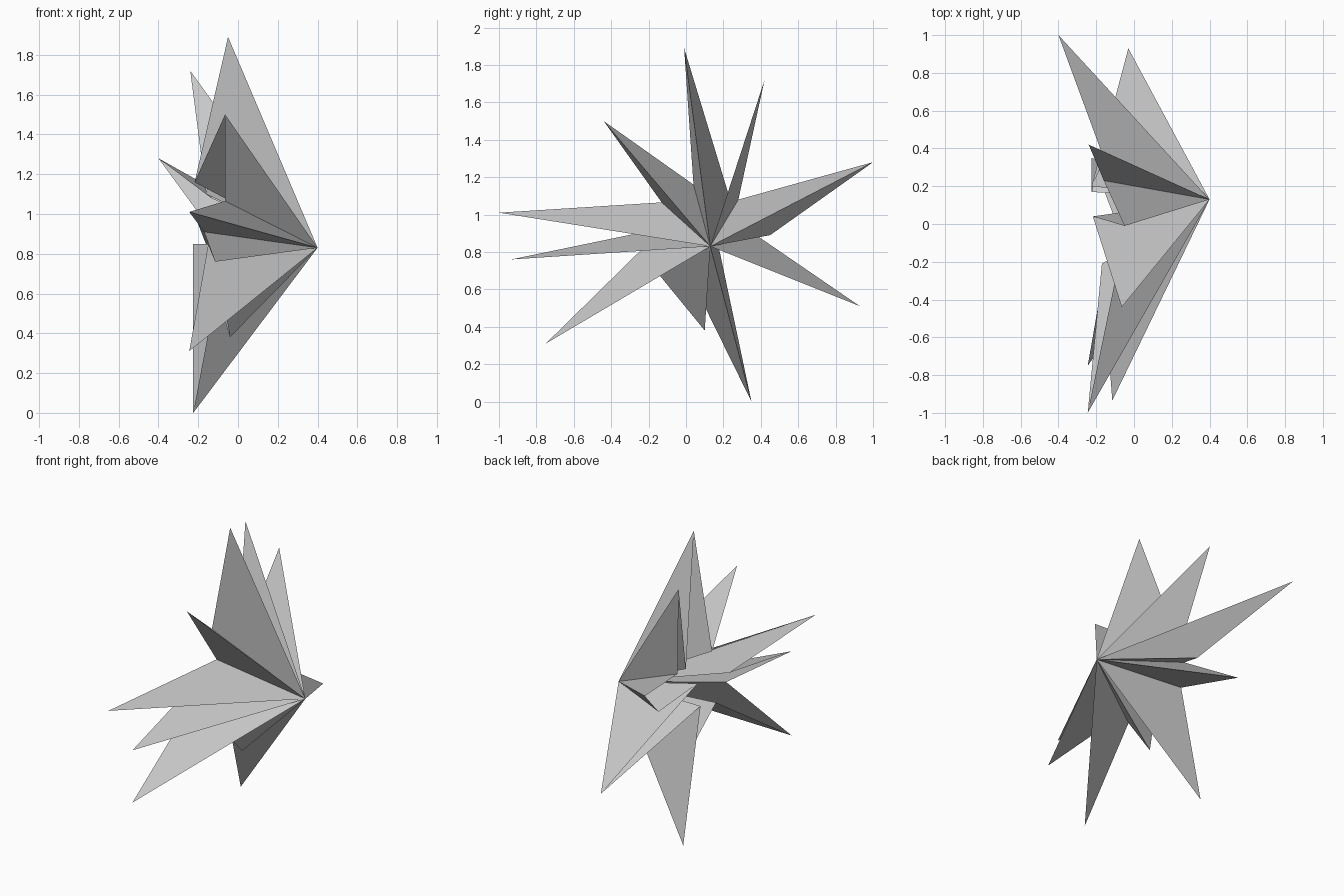
import bpy, bmesh

# Shared front point where every fold meets
APEX = (0.40, 0.13, 0.83)

# Outline of the folded star, going round: spike tips alternate with valleys
OUTLINE = [
    (-0.05, -0.01, 1.89), (-0.16, 0.23, 1.10),     # top spike
    (-0.24, 0.42, 1.72), (-0.135, 0.28, 1.08),     # upper back spike
    (-0.40, 1.00, 1.28), (-0.115, 0.45, 0.89),     # back spike
    (-0.224, 0.20, 1.01),                          # extra fold
    (-0.03, 0.93, 0.51), (-0.225, 0.17, 0.85),     # lower back spike
    (-0.225, 0.35, 0.00), (-0.11, 0.05, 0.61),     # bottom spike
    (-0.04, 0.10, 0.38), (-0.10, -0.17, 0.71),     # short bottom spike
    (-0.245, -0.75, 0.31), (-0.15, -0.205, 0.845), # lower front spike
    (-0.115, -0.935, 0.76), (-0.17, -0.21, 0.91),  # middle front spike
    (-0.245, -1.00, 1.01), (-0.065, -0.13, 1.065), # front spike
    (-0.065, -0.44, 1.50), (-0.218, 0.04, 1.16),   # upper front spike
]

# Open fan of flat triangles from the apex to the outline
bm = bmesh.new()
apex = bm.verts.new(APEX)
rim = [bm.verts.new(p) for p in OUTLINE]
for i, v in enumerate(rim):
    bm.faces.new((apex, rim[(i + 1) % len(rim)], v))

mesh = bpy.data.meshes.new("folded_star")
bm.to_mesh(mesh)
bm.free()
star = bpy.data.objects.new("folded_star", mesh)
bpy.context.collection.objects.link(star)
